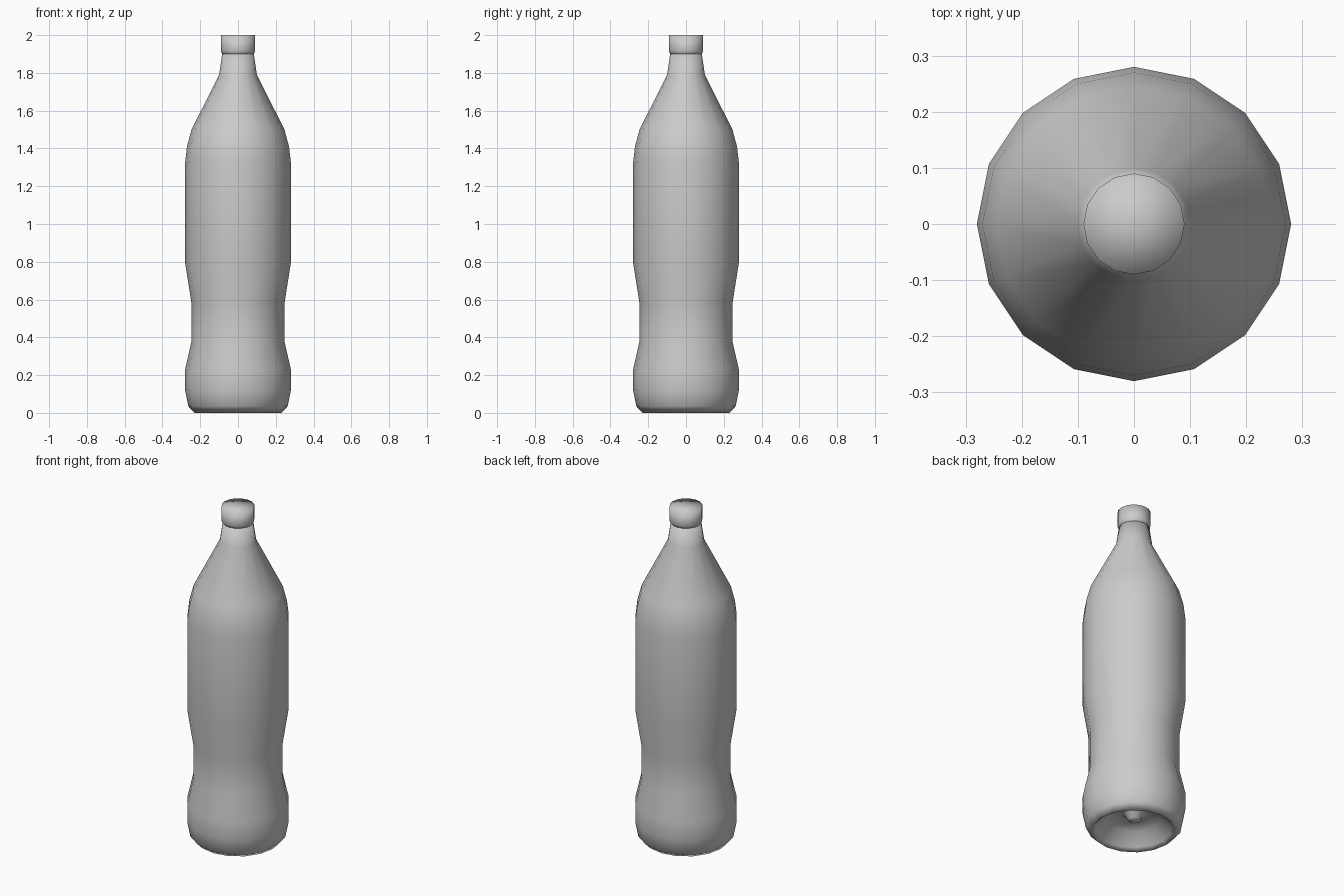
import bpy, bmesh
from math import cos, sin, tau

if "Cube" in bpy.data.objects:
    bpy.data.objects.remove(bpy.data.objects["Cube"])

SIDES = 16


def lathe(name, profile):
    """Revolve an (r, z) profile around z; points with r = 0 become poles."""
    bm = bmesh.new()
    rings = []
    for r, z in profile:
        if r == 0:
            rings.append([bm.verts.new((0, 0, z))] * SIDES)
        else:
            rings.append([bm.verts.new((r * cos(tau * i / SIDES), r * sin(tau * i / SIDES), z))
                          for i in range(SIDES)])
    for a, b in zip(rings, rings[1:]):
        for i in range(SIDES):
            j = (i + 1) % SIDES
            quad = dict.fromkeys((a[i], a[j], b[j], b[i]))  # drops doubled pole
            bm.faces.new(list(quad)).smooth = True
    bmesh.ops.recalc_face_normals(bm, faces=bm.faces)
    mesh = bpy.data.meshes.new(name)
    bm.to_mesh(mesh)
    bm.free()
    obj = bpy.data.objects.new(name, mesh)
    bpy.context.collection.objects.link(obj)
    return obj


# Bottle: underside nub, recessed base, waisted body, shoulder and neck
lathe("bottle_body", [
    (0, 0.065), (0.035, 0.07), (0.048, 0.10), (0.075, 0.11), (0.15, 0.085),
    (0.21, 0.02), (0.23, 0.0), (0.263, 0.035), (0.28, 0.12), (0.28, 0.23),
    (0.247, 0.375), (0.247, 0.585), (0.28, 0.795), (0.28, 1.325),
    (0.27, 1.41), (0.246, 1.50), (0.10, 1.79), (0.084, 1.90), (0, 1.90),
])

# Screw cap
lathe("cap", [(0, 1.895), (0.082, 1.895), (0.09, 1.915), (0.09, 2.0), (0, 2.0)])
